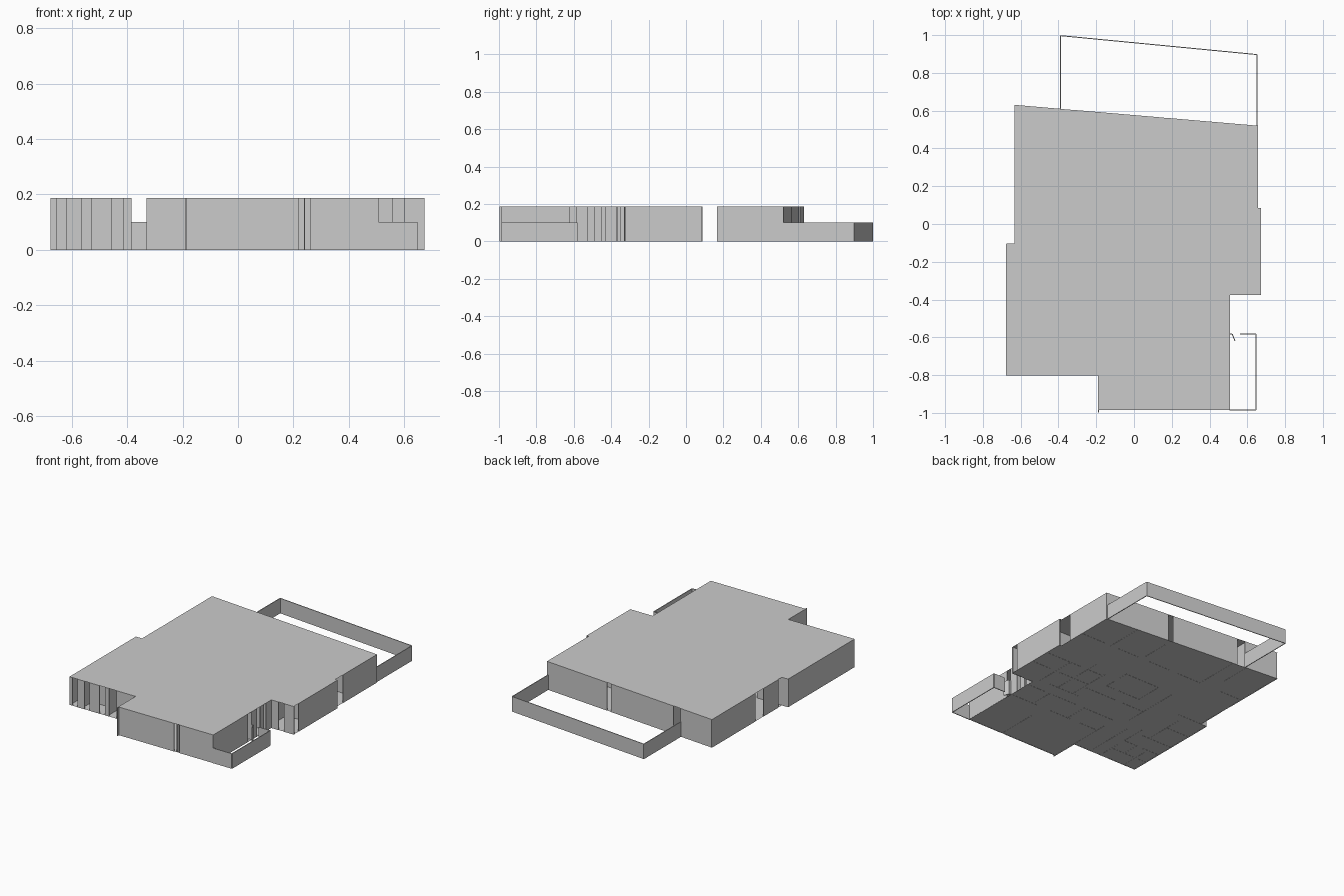
import bpy, bmesh, math
from mathutils import Vector

H, LOW, T = 0.187, 0.10, 0.005   # storey height, parapet height, wall thickness


def finish(name, bm):
    mesh = bpy.data.meshes.new(name)
    bm.to_mesh(mesh)
    bm.free()
    bpy.context.collection.objects.link(bpy.data.objects.new(name, mesh))


def sheet(name, outline, z):
    bm = bmesh.new()
    bm.faces.new([bm.verts.new((x, y, z)) for x, y in outline])
    finish(name, bm)


def add_wall(bm, a, b, h):
    a, b = Vector(a), Vector(b)
    d = (b - a).normalized()
    n = Vector((-d.y, d.x)) * T / 2
    low = [bm.verts.new((p.x, p.y, 0)) for p in (a + n, a - n, b - n, b + n)]
    top = [bm.verts.new((v.co.x, v.co.y, h)) for v in low]
    bm.faces.new(low[::-1])
    bm.faces.new(top)
    for i in range(4):
        j = (i + 1) % 4
        bm.faces.new((low[i], low[j], top[j], top[i]))


def walls(name, segs, h=H):
    bm = bmesh.new()
    for a, b in segs:
        add_wall(bm, a, b, h)
    bmesh.ops.recalc_face_normals(bm, faces=bm.faces)
    finish(name, bm)


def along_x(y, *spans):
    return [((a, y), (b, y)) for a, b in spans]


def along_y(x, *spans):
    return [((x, a), (x, b)) for a, b in spans]


def path(*pts):
    return list(zip(pts, pts[1:]))


def back_y(x):
    return 0.628 - (x + 0.63) * 0.0856


# Roof and floor sheets
outline = [(-0.632, 0.63), (0.657, 0.52), (0.657, 0.085), (0.672, 0.085),
           (0.672, -0.375), (0.508, -0.375), (0.508, -0.985), (-0.19, -0.985),
           (-0.19, -0.803), (-0.677, -0.803), (-0.677, -0.105), (-0.632, -0.105)]
sheet("roof", outline, H)
sheet("floor", outline[::-1], 0.001)

# Outer walls, with full-height openings
walls("front_wall",
      along_x(-0.8, (-0.675, -0.655), (-0.62, -0.565), (-0.53, -0.455),
              (-0.415, -0.385), (-0.33, -0.188))
      + along_x(-0.983, (-0.188, 0.22), (0.26, 0.505))
      + along_y(-0.188, (-0.998, -0.80)))
walls("right_wall",
      along_y(0.505, (-0.985, -0.62), (-0.585, -0.525), (-0.49, -0.45), (-0.43, -0.375))
      + along_x(-0.373, (0.505, 0.56), (0.60, 0.67))
      + along_y(0.67, (-0.375, -0.365), (-0.325, 0.085))
      + along_y(0.655, (0.165, 0.52)))
walls("back_wall", [((a, back_y(a)), (b, back_y(b))) for a, b in
                    ((-0.63, -0.387), (-0.33, 0.155), (0.19, 0.655))])
walls("left_wall",
      along_y(-0.63, (0.175, 0.628), (-0.07, 0.087))
      + along_x(-0.107, (-0.675, -0.63)) + along_y(-0.675, (-0.80, -0.107)))

# Terrace parapets, no floor
walls("back_parapet", path((0.65, 0.51), (0.65, 0.897), (-0.388, 0.997), (-0.388, 0.60)), LOW)
walls("side_parapet", path((0.505, -0.985), (0.645, -0.985), (0.645, -0.582), (0.56, -0.582))
      + path((0.505, -0.582), (0.52, -0.582), (0.535, -0.62)), LOW)

# Rooms along the back
walls("back_partitions",
      along_y(-0.30, (0.30, 0.59)) + along_y(0.17, (0.30, 0.50))
      + along_y(0.42, (0.27, 0.53)) + along_y(-0.40, (0.40, 0.60))
      + along_x(0.28, (-0.63, -0.46), (-0.30, -0.12), (-0.05, 0.12), (0.20, 0.38), (0.46, 0.655)))

# Central core and middle rooms
walls("core_partitions",
      along_x(-0.12, (-0.14, 0.02), (0.06, 0.12)) + along_x(0.07, (-0.14, 0.12))
      + along_y(-0.14, (-0.12, 0.07)) + along_y(0.12, (-0.12, -0.05), (0.0, 0.07))
      + along_y(-0.26, (-0.35, 0.05)) + along_x(-0.22, (-0.26, -0.08), (-0.03, 0.20)))

# Small rooms on the right
walls("right_partitions",
      along_y(0.22, (-0.33, -0.02)) + along_y(0.34, (-0.33, -0.20), (-0.15, 0.06))
      + along_y(0.48, (-0.33, -0.05)) + along_x(-0.18, (0.22, 0.45), (0.52, 0.67))
      + along_x(-0.04, (0.22, 0.34), (0.40, 0.67)) + along_x(-0.33, (0.18, 0.42)))

# Front rooms
walls("front_partitions",
      along_x(-0.42, (-0.19, 0.05), (0.12, 0.30), (0.36, 0.505))
      + along_x(-0.58, (-0.19, -0.05), (0.02, 0.20), (0.30, 0.505))
      + along_y(0.24, (-0.983, -0.68)) + along_y(0.05, (-0.58, -0.42))
      + along_y(0.33, (-0.56, -0.42)) + along_y(-0.188, (-0.80, -0.50)))

# Small rooms in the front left wing
walls("left_partitions",
      along_x(-0.69, (-0.675, -0.60), (-0.57, -0.40)) + along_x(-0.57, (-0.675, -0.55), (-0.50, -0.40))
      + along_x(-0.45, (-0.675, -0.44)) + along_x(-0.28, (-0.675, -0.50))
      + along_x(-0.107, (-0.63, -0.45)) + along_y(-0.40, (-0.78, -0.62), (-0.57, -0.40))
      + along_y(-0.50, (-0.69, -0.57), (-0.45, -0.15)) + along_y(-0.59, (-0.78, -0.60))
      + along_y(-0.32, (-0.78, -0.45)))
